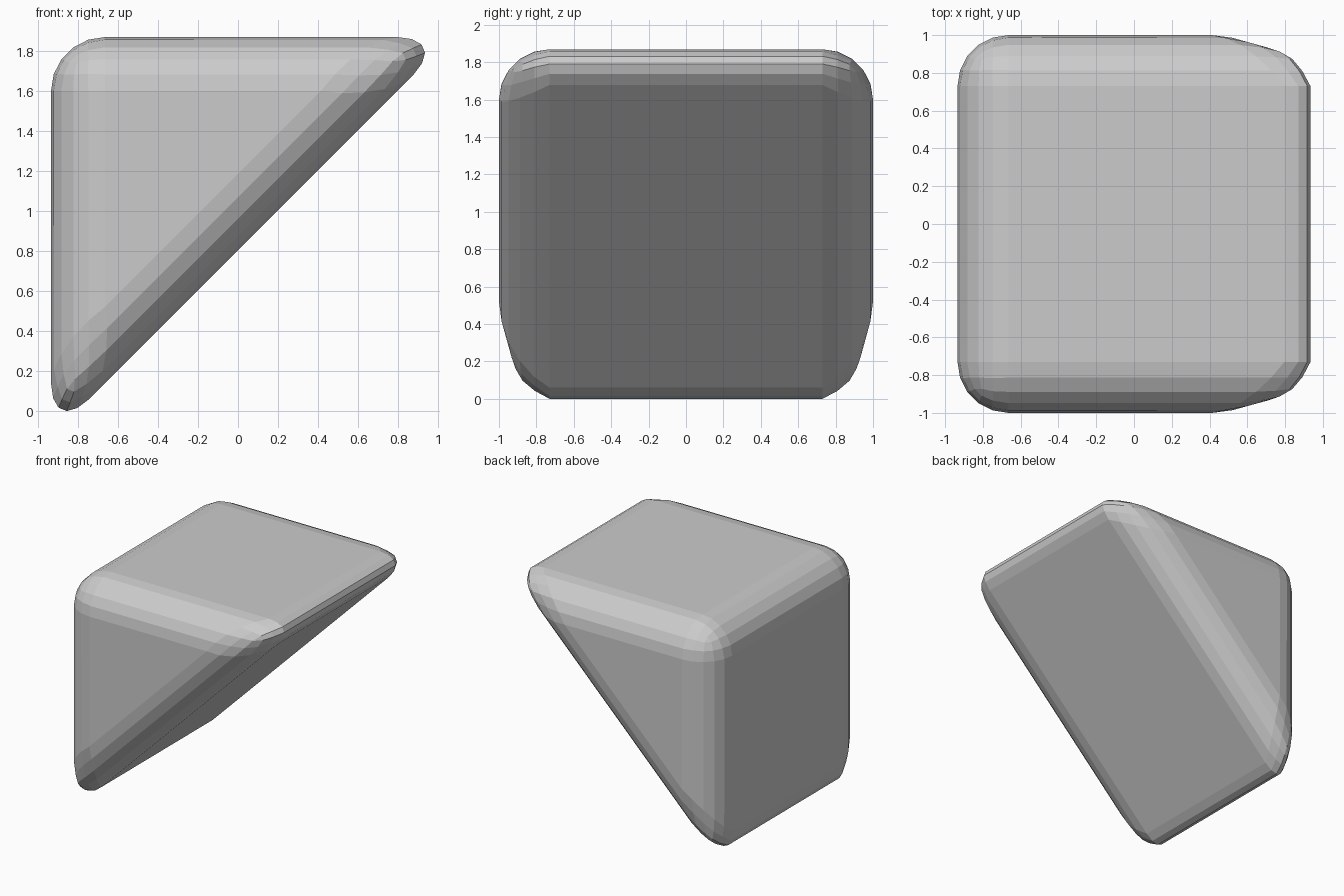
import bpy, bmesh
from mathutils import Vector

if "Cube" in bpy.data.objects:
    bpy.data.objects.remove(bpy.data.objects["Cube"])

# Triangular wedge: half of a 2 unit cube, right angle at the upper left
bm = bmesh.new()
profile = [(-1, 2), (-1, 0), (1, 2)]
face = bm.faces.new([bm.verts.new((x, -1, z)) for x, z in profile])
ext = bmesh.ops.extrude_face_region(bm, geom=[face])
bmesh.ops.translate(bm, vec=(0, 2, 0),
                    verts=[g for g in ext["geom"] if isinstance(g, bmesh.types.BMVert)])
bmesh.ops.recalc_face_normals(bm, faces=bm.faces)

# Rounded edges all round
bmesh.ops.bevel(bm, geom=bm.edges[:], offset=0.27, offset_type='OFFSET',
                segments=5, profile=0.5, affect='EDGES', clamp_overlap=True)

# Centre on x and y, stand on z = 0
lo = Vector([min(v.co[i] for v in bm.verts) for i in range(3)])
hi = Vector([max(v.co[i] for v in bm.verts) for i in range(3)])
mid = (lo + hi) / 2
bmesh.ops.translate(bm, vec=(-mid.x, -mid.y, -lo.z), verts=bm.verts)

mesh = bpy.data.meshes.new("rounded_wedge")
bm.to_mesh(mesh)
bm.free()
bpy.context.collection.objects.link(bpy.data.objects.new("rounded_wedge", mesh))
